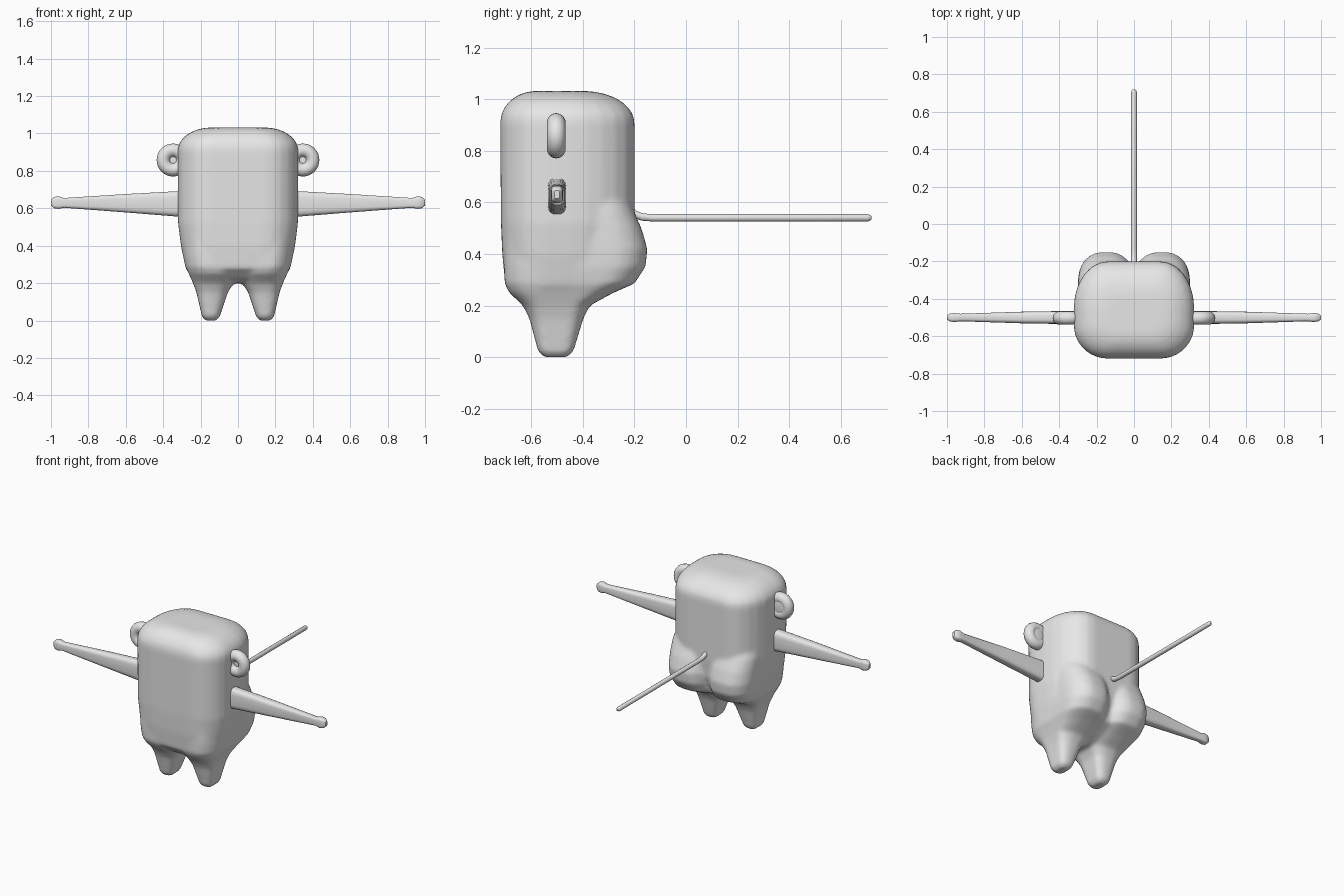
import bpy, bmesh, math
from mathutils import Vector

cube = bpy.data.objects.get("Cube")
if cube:
    bpy.data.objects.remove(cube)

grey = bpy.data.materials.new("plain grey")
grey.use_nodes = True
grey.diffuse_color = (0.8, 0.8, 0.8, 1)
grey.node_tree.nodes["Principled BSDF"].inputs["Base Color"].default_value = (0.8, 0.8, 0.8, 1)


def ring(x0, x1, y0, y1, z, rx, rf, rb, seg=6):
    """Rounded outline; corner radii are fractions of the width and depth."""
    w, d = x1 - x0, y1 - y0
    corners = [(x1, y1, -1, -1, rb), (x0, y1, 1, -1, rb), (x0, y0, 1, 1, rf), (x1, y0, -1, 1, rf)]
    pts = []
    for c, (x, y, sx, sy, r) in enumerate(corners):
        for i in range(seg + 1):
            a = math.pi / 2 * (c + i / seg)
            pts.append(Vector((x + sx * rx * w + rx * w * math.cos(a),
                               y + sy * r * d + r * d * math.sin(a), z)))
    return pts


def loft(bm, rings):
    loops = [[bm.verts.new(p) for p in r] for r in rings]
    n = len(loops[0])
    for a, b in zip(loops, loops[1:]):
        for i in range(n):
            bm.faces.new((a[i], a[(i + 1) % n], b[(i + 1) % n], b[i]))
    bm.faces.new(loops[0][::-1])
    bm.faces.new(loops[-1])


def finish(bm, name, angle=None):
    bmesh.ops.recalc_face_normals(bm, faces=bm.faces)
    me = bpy.data.meshes.new(name)
    bm.to_mesh(me)
    bm.free()
    me.materials.append(grey)
    ob = bpy.data.objects.new(name, me)
    bpy.context.collection.objects.link(ob)
    if angle:
        bpy.ops.object.select_all(action='DESELECT')
        ob.select_set(True)
        bpy.context.view_layer.objects.active = ob
        bpy.ops.object.shade_smooth_by_angle(angle=math.radians(angle))
    return ob


# Torso: half width, front, back, height
bm = bmesh.new()
torso = [(.1, -.58, -.42, .2), (.2, -.64, -.36, .225), (.28, -.7, -.25, .28),
         (.305, -.712, -.21, .4), (.32, -.717, -.2, .52), (.322, -.72, -.2, .91)]
for i in range(1, 8):  # domed top edge
    a = math.pi / 2 * i / 7
    s = 1 - math.cos(a)
    torso.append((.322 - .18 * s, -.72 + .14 * s, -.2 - .2 * s, .91 + .122 * math.sin(a)))
loft(bm, [ring(-w, w, f, b, z, .28, .34, .48) for w, f, b, z in torso])

# Legs running up into the rump: inner, outer, front, back, height
leg = [(.115, .175, -.55, -.46, .0), (.098, .192, -.573, -.437, .02),
       (.055, .222, -.607, -.398, .15), (.022, .24, -.632, -.373, .2),
       (.002, .263, -.685, -.28, .25), (0, .28, -.703, -.2, .285),
       (0, .293, -.705, -.157, .35), (0, .298, -.705, -.15, .42),
       (0, .3, -.705, -.173, .5), (0, .3, -.7, -.205, .57), (0, .28, -.69, -.24, .65)]
for side in (1, -1):
    rows = [ring(*r, .42, .3, .25) for r in leg]
    for p in (p for row in rows for p in row):
        p.x *= side
    loft(bm, rows)
body = finish(bm, "body")

# Blend torso, rump and legs into one skin
mod = body.modifiers.new("Blend", 'REMESH')
mod.mode = 'VOXEL'
mod.voxel_size = .012
mod.use_smooth_shade = True
mod = body.modifiers.new("Soften", 'SMOOTH')
mod.factor = .5
mod.iterations = 6

# Arms: distance, low, high, half thickness
arm = [(.29, .553, .693, .036), (.6, .578, .676, .031), (.93, .603, .655, .02),
       (.96, .597, .664, .024), (.985, .601, .66, .021), (1.0, .615, .646, .01)]
for side, word in ((1, "left"), (-1, "right")):
    bm = bmesh.new()
    rows = []
    for x, low, high, t in arm:
        flat = ring(-t, t, low, high, 0, .3, .25, .25, 3)
        rows.append([Vector((side * x, p.x - .5, p.y)) for p in flat])
    loft(bm, rows)
    finish(bm, word + "_arm", 40)

    # Ears: ring with a closed back
    bpy.ops.mesh.primitive_torus_add(location=(side * .347, -.503, .858), rotation=(math.pi / 2, 0, 0),
                                     major_radius=.052, minor_radius=.036,
                                     major_segments=32, minor_segments=14)
    ear = bpy.context.object
    ear.name = word + "_ear"
    ear.data.materials.append(grey)
    bpy.ops.object.shade_smooth()
    bpy.ops.mesh.primitive_uv_sphere_add(location=(side * .347, -.49, .858), segments=24, ring_count=12)
    back = bpy.context.object
    back.name = word + "_ear_back"
    back.scale = (.07, .022, .07)
    back.data.materials.append(grey)
    bpy.ops.object.shade_smooth()

# Tail: straight rod that dips from its root
curve = bpy.data.curves.new("tail", 'CURVE')
curve.dimensions = '3D'
curve.bevel_depth = .015
curve.bevel_resolution = 3
curve.use_fill_caps = True
path = [(-.24, .585, 1), (-.2, .555, 1), (-.17, .543, 1), (-.13, .54, 1), (.705, .54, 1),
        (.715, .54, .75), (.72, .54, .3)]
line = curve.splines.new('POLY')
line.points.add(len(path) - 1)
for p, (y, z, r) in zip(line.points, path):
    p.co = (0, y, z, 1)
    p.radius = r
line.use_smooth = True
curve.materials.append(grey)
tail = bpy.data.objects.new("tail", curve)
bpy.context.collection.objects.link(tail)
